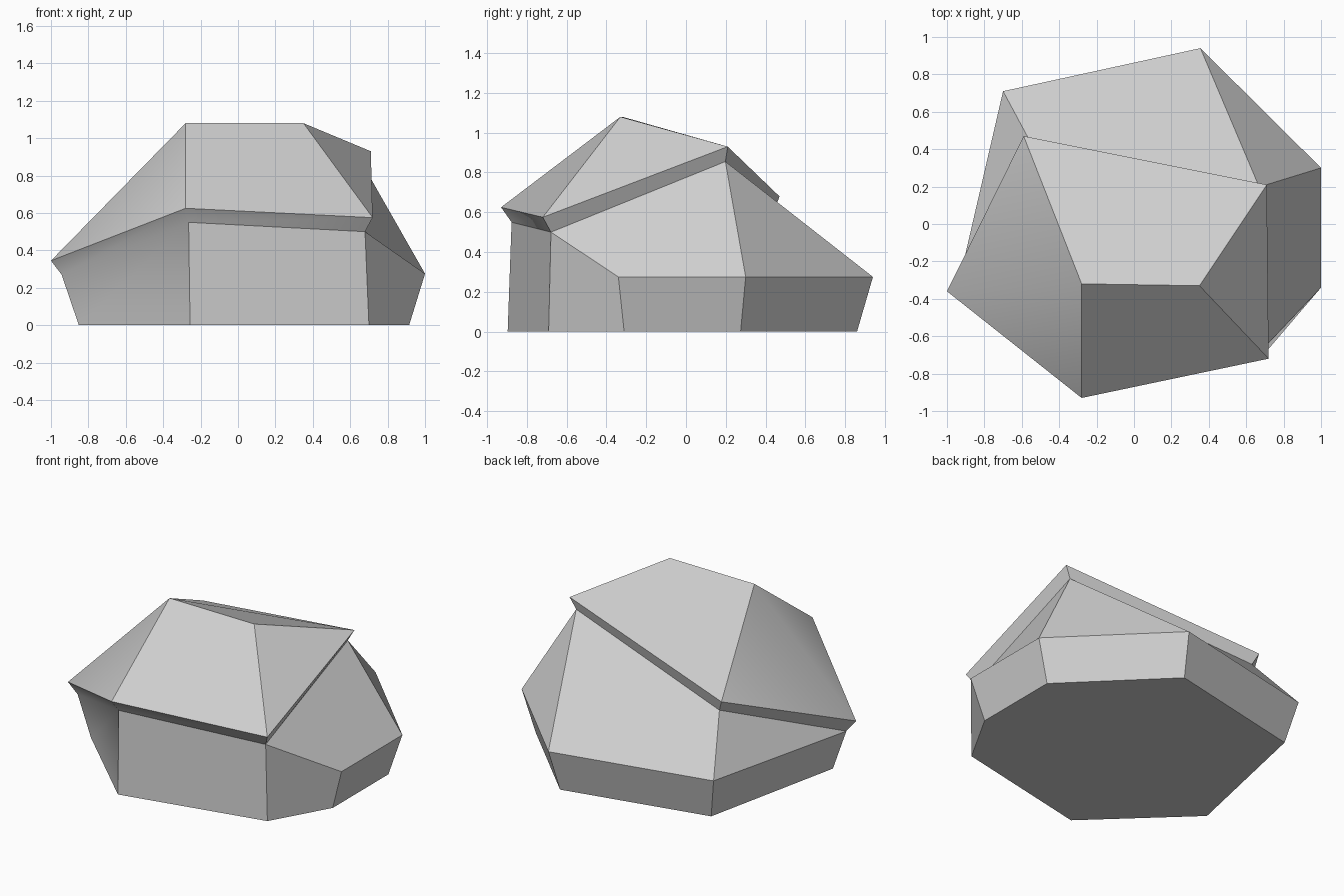
import bpy
import bmesh
import math
from mathutils import Vector

default_cube = bpy.data.objects.get("Cube")
if default_cube:
    bpy.data.objects.remove(default_cube, do_unlink=True)

# One plain stone colour
stone = bpy.data.materials.new("stone_grey")
stone.use_nodes = True
grey = (0.62, 0.62, 0.62, 1.0)
stone.diffuse_color = grey
stone.node_tree.nodes["Principled BSDF"].inputs["Base Color"].default_value = grey

bm = bmesh.new()


def add_ring(points):
    return [bm.verts.new(point) for point in points]


def add_face(*corners):
    bm.faces.new(corners)


def bridge(lower, upper):
    """Join two closed rings of equal length with quads."""
    count = len(lower)
    for i in range(count):
        j = (i + 1) % count
        add_face(lower[i], lower[j], upper[j], upper[i])


# Widest outline of the boulder, anticlockwise from its right-hand corner
outline = [(-0.93, -0.36), (-0.28, -0.98), (0.765, -0.755), (1.0, -0.34),
           (1.0, 0.30), (0.355, 0.94), (-0.70, 0.71)]
# Overhanging rim of the cap, and the narrower crown above it
rim_points = [(-1.0, -0.36, 0.345), (-0.28, -0.93, 0.625), (0.72, -0.72, 0.575),
              (0.71, 0.21, 0.93), (-0.59, 0.47, 0.68)]
crown_points = [(-0.28, -0.32, 1.08), (0.35, -0.33, 1.08)]
shoulder_height = 0.275
foot_scale = 0.915
undercut_scale = 0.943
undercut_drop = 0.075

# Foot on the ground
foot = add_ring((x * foot_scale, y * foot_scale, 0) for x, y in outline)
add_face(*reversed(foot))

# Shoulder at the left and back, undercut directly below the rim
shoulder = add_ring((x, y, shoulder_height) for x, y in outline[3:])
undercut = add_ring((x * undercut_scale, y * undercut_scale, z - undercut_drop)
                    for x, y, z in rim_points)

# Lower walls reach the undercut at the front and the shoulder elsewhere
bridge(foot, undercut[:3] + shoulder)

# Sloping facets between the shoulder and the undercut
right, front, left, peak, back = undercut
side_front, side_back, rear_left, rear_right = shoulder
add_face(left, side_front, side_back, peak)
add_face(peak, side_back, rear_left)
add_face(peak, rear_left, rear_right, back)
add_face(back, rear_right, right)

# Stepped ledge under the cap
rim = add_ring(rim_points)
bridge(undercut, rim)

# Cap facets
crown_right, crown_left = add_ring(crown_points)
right, front, left, peak, back = rim
add_face(front, left, crown_left, crown_right)
add_face(left, peak, crown_left)
add_face(right, front, crown_right)
add_face(back, right, crown_right)
add_face(crown_right, crown_left, peak, back)

bmesh.ops.recalc_face_normals(bm, faces=bm.faces)
mesh = bpy.data.meshes.new("boulder")
bm.to_mesh(mesh)
bm.free()
mesh.materials.append(stone)

boulder = bpy.data.objects.new("boulder", mesh)
bpy.context.collection.objects.link(boulder)
bpy.ops.object.select_all(action="DESELECT")
boulder.select_set(True)
bpy.context.view_layer.objects.active = boulder
bpy.ops.object.shade_smooth_by_angle(angle=math.radians(33))
